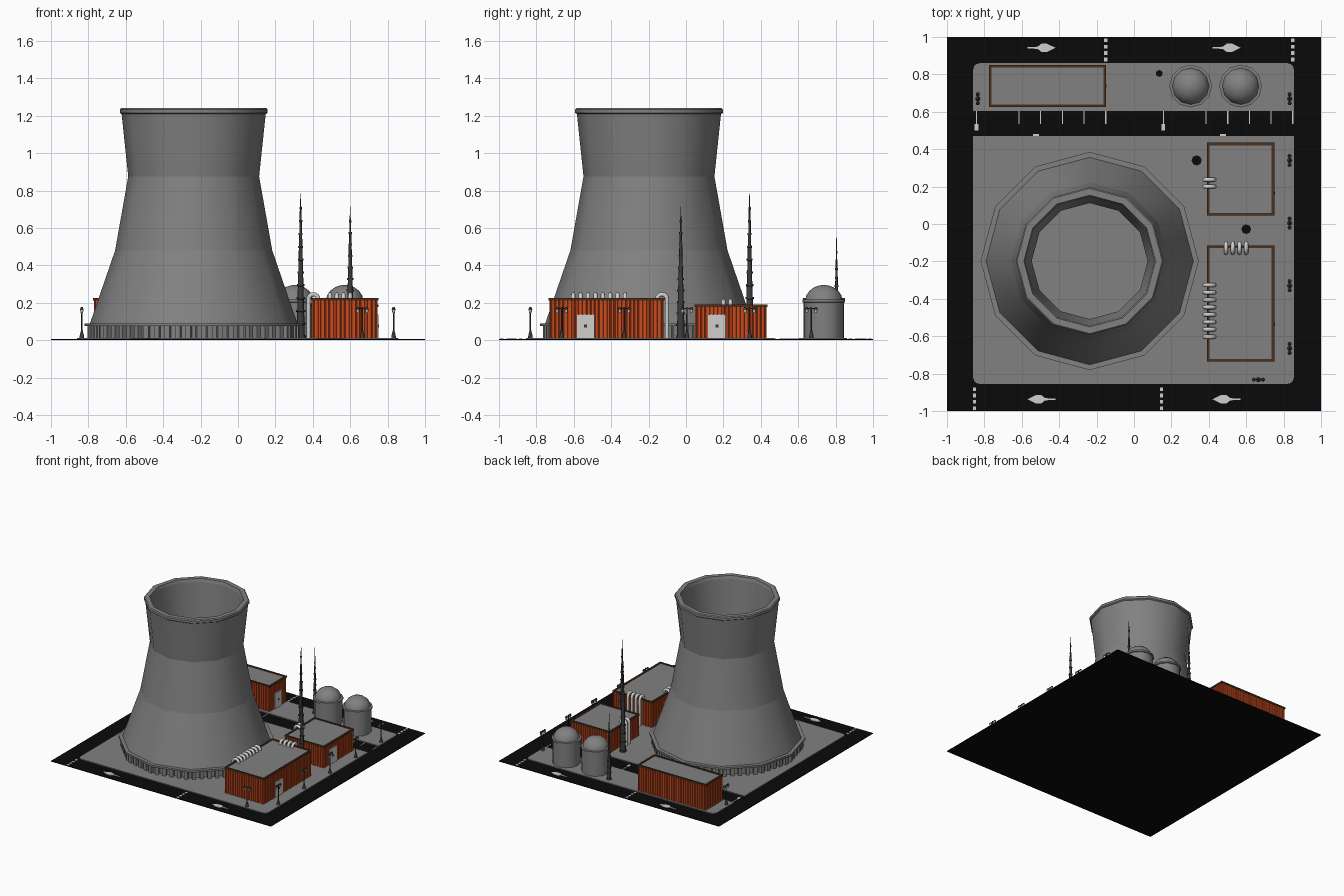
import bpy, bmesh, math
from mathutils import Vector

if "Cube" in bpy.data.objects:
    bpy.data.objects.remove(bpy.data.objects["Cube"])

def mat(name, c):
    m = bpy.data.materials.new(name)
    m.diffuse_color = (*c, 1)
    m.use_nodes = True
    m.node_tree.nodes["Principled BSDF"].inputs["Base Color"].default_value = m.diffuse_color
    return m

BLACK = mat("asphalt_black", (0.003, 0.003, 0.003))
GREY = mat("concrete_grey", (0.22, 0.22, 0.22))
ORANGE = mat("cladding_orange", (0.60, 0.07, 0.013))
BROWN = mat("trim_brown", (0.075, 0.03, 0.01))
WHITE = mat("light_grey", (0.62, 0.62, 0.61))
DARK = mat("dark_steel", (0.045, 0.045, 0.045))

def finish(name, bm, m, recalc=True):
    if recalc:
        bmesh.ops.recalc_face_normals(bm, faces=bm.faces)
    me = bpy.data.meshes.new(name)
    bm.to_mesh(me)
    bm.free()
    me.materials.append(m)
    ob = bpy.data.objects.new(name, me)
    bpy.context.collection.objects.link(ob)
    return ob

def prism(bm, pts, z0, z1):
    lo = [bm.verts.new((x, y, z0)) for x, y in pts]
    hi = [bm.verts.new((x, y, z1)) for x, y in pts]
    n = len(pts)
    bm.faces.new(lo[::-1])
    bm.faces.new(hi)
    for i in range(n):
        j = (i + 1) % n
        bm.faces.new((lo[i], lo[j], hi[j], hi[i]))

def box(bm, x0, x1, y0, y1, z0, z1):
    prism(bm, [(x0, y0), (x1, y0), (x1, y1), (x0, y1)], z0, z1)

def lathe(bm, prof, cx, cy, n, sharp=True, caps=True, closed=False):
    """Revolve (r, z) points; level edges stay sharp when asked."""
    rings = [[bm.verts.new((cx + r * math.cos(2 * math.pi * i / n),
                            cy + r * math.sin(2 * math.pi * i / n), z))
              for i in range(n)] for r, z in prof]
    pairs = list(zip(rings, rings[1:]))
    if closed:
        pairs.append((rings[-1], rings[0]))
    for a, b in pairs:
        for i in range(n):
            j = (i + 1) % n
            bm.faces.new((a[i], a[j], b[j], b[i])).smooth = True
    if caps and not closed:
        bm.faces.new(rings[0][::-1])
        bm.faces.new(rings[-1]).smooth = not sharp
    if sharp:
        for ring in rings:
            for i in range(n):
                e = bm.edges.get((ring[i], ring[(i + 1) % n]))
                if e:
                    e.smooth = False

def tube(bm, origin, out, path, r, n=8):
    """Round pipe along (u, z) points, u measured along 'out'."""
    o, d, up = Vector(origin), Vector(out), Vector((0, 0, 1))
    side = d.cross(up)
    rings = []
    for k, (u, z) in enumerate(path):
        a, b = path[max(k - 1, 0)], path[min(k + 1, len(path) - 1)]
        t = (d * (b[0] - a[0]) + up * (b[1] - a[1])).normalized()
        nrm = t.cross(side)
        c = o + d * u + up * z
        rings.append([bm.verts.new(c + r * (math.cos(2 * math.pi * i / n) * side
                      + math.sin(2 * math.pi * i / n) * nrm)) for i in range(n)])
    for a, b in zip(rings, rings[1:]):
        for i in range(n):
            j = (i + 1) % n
            bm.faces.new((a[i], a[j], b[j], b[i])).smooth = True

# Ground and the two paved slabs, outer corners rounded
bm = bmesh.new(); box(bm, -1, 1, -1, 1, 0, 0.005); finish("asphalt_ground", bm, BLACK)

def slab(name, y_square, y_round, r=0.035):
    s = 1 if y_round > y_square else -1
    pts = [(-0.86, y_square), (0.855, y_square)]
    for cx, a0 in ((0.855 - r, 0), (-0.86 + r, 90)):
        for k in range(4):
            a = math.radians(a0 + 30 * k)
            pts.append((cx + r * math.cos(a), y_round - s * r + s * r * math.sin(a)))
    bm = bmesh.new(); prism(bm, pts, 0.003, 0.012); finish(name, bm, GREY)

slab("main_pavement", 0.47, -0.855)
slab("rear_pavement", 0.605, 0.86)

# Road markings
bm = bmesh.new()
Z0, Z1 = 0.004, 0.008
half = [(-0.075, 0.003), (-0.02, 0.006), (0.0, 0.022), (0.03, 0.022)]
for cy, s in ((0.942, 1), (-0.937, -1)):
    for cx in (-0.495, 0.495):
        pts = half + [(0.075, 0)] + [(x, -y) for x, y in half[::-1]]
        prism(bm, [(cx + s * x, cy + y) for x, y in pts], Z0, Z1)
for x, y0 in ((-0.152, 0.87), (0.848, 0.87), (-0.853, -0.995), (0.147, -0.995)):
    for k in range(4):
        box(bm, x - 0.009, x + 0.009, y0 + 0.034 * k, y0 + 0.034 * k + 0.02, Z0, Z1)
for x0 in (-0.615, 0.385):
    for k in range(5):
        x = x0 + 0.116 * k
        box(bm, x - 0.003, x + 0.003, 0.535, 0.605, Z0, Z1)
for x in (-0.842, 0.157):
    box(bm, x - 0.003, x + 0.003, 0.53, 0.605, Z0, Z1)
    box(bm, x - 0.01, x + 0.01, 0.5, 0.535, Z0, Z1)
for x in (-0.523, 0.477):
    box(bm, x - 0.016, x + 0.016, 0.468, 0.48, Z0, Z1)
finish("road_markings", bm, WHITE)

# Cooling tower: shell, base ring, inner wall and short columns
TX, TY = -0.237, -0.198
bm = bmesh.new()
lathe(bm, [(0.555, 0.088), (0.42, 0.48), (0.35, 0.875), (0.385, 1.208), (0.395, 1.215),
           (0.395, 1.233), (0.388, 1.24), (0.352, 1.24), (0.345, 1.215), (0.31, 0.875),
           (0.38, 0.48), (0.50, 0.088)], TX, TY, 12, closed=True)
finish("cooling_tower_shell", bm, GREY)
bm = bmesh.new()
lathe(bm, [(0.49, 0.075), (0.583, 0.075), (0.583, 0.09), (0.49, 0.09)], TX, TY, 12, closed=True)
lathe(bm, [(0.50, 0.01), (0.54, 0.01), (0.54, 0.08), (0.50, 0.08)], TX, TY, 12, closed=True)
finish("cooling_tower_base", bm, GREY)
bm = bmesh.new()
for s in range(12):
    a = math.radians(15 + 30 * s)
    n, t = Vector((math.cos(a), math.sin(a))), Vector((-math.sin(a), math.cos(a)))
    for k in range(5):
        c = Vector((TX, TY)) + n * 0.535 + t * ((k - 2) * 0.058)
        prism(bm, [c + n * u + t * v for u, v in
                   ((-0.03, -0.014), (0.017, -0.014), (0.017, 0.014), (-0.03, 0.014))], 0.01, 0.08)
finish("cooling_tower_columns", bm, GREY)

# Corrugated buildings with trim, flat roof and an east door
def building(name, x0, x1, y0, y1, h, door):
    g = 0.004
    corners = [Vector(c) for c in ((x0 + g, y0 + g), (x1 - g, y0 + g), (x1 - g, y1 - g), (x0 + g, y1 - g))]
    pts = []
    for i in range(4):
        a, b = corners[i], corners[(i + 1) % 4]
        L = (b - a).length
        d = (b - a) / L
        inw = Vector((-d.y, d.x)) * 0.007
        m = round(L / 0.021)
        w = L / m
        pts.append(a)
        for k in range(m):
            p = a + d * (w * k)
            pts += [p + d * w * 0.32, p + d * w * 0.42 + inw, p + d * w * 0.62 + inw, p + d * w * 0.72]
    bm = bmesh.new(); prism(bm, pts, 0.01, h - 0.01); finish(name + "_walls", bm, ORANGE)
    w = 0.014
    bm = bmesh.new()
    for r in ((x0, x1, y0, y0 + w), (x0, x1, y1 - w, y1), (x0, x0 + w, y0 + w, y1 - w), (x1 - w, x1, y0 + w, y1 - w)):
        box(bm, *r, h - 0.014, h)
    finish(name + "_trim", bm, BROWN)
    bm = bmesh.new(); box(bm, x0 + w, x1 - w, y0 + w, y1 - w, h - 0.015, h - 0.006)
    finish(name + "_roof", bm, GREY)
    bm = bmesh.new(); box(bm, x1 - 0.008, x1 + 0.001, door - 0.047, door + 0.047, 0.01, 0.138)
    finish(name + "_door", bm, WHITE)
    bm = bmesh.new(); box(bm, x1, x1 + 0.003, door - 0.008, door + 0.008, 0.067, 0.083)
    finish(name + "_door_handle", bm, DARK)

building("front_hall", 0.39, 0.75, -0.735, -0.115, 0.225, -0.537)
building("middle_hall", 0.39, 0.75, 0.045, 0.435, 0.19, 0.165)
building("rear_hall", -0.775, -0.15, 0.625, 0.85, 0.225, 0.738)

# Bent pipes running over the roof edge down to the ground
def pipes(name, starts, out, h):
    R, cz = 0.026, h - 0.006
    path = [(-0.013 - R, h - 0.02)]
    path += [(-0.013 - R * math.cos(a), cz + R * math.sin(a)) for a in [math.pi * k / 8 for k in range(9)]]
    path.append((-0.013 + R, 0.01))
    bm = bmesh.new()
    for x, y in starts:
        tube(bm, (x, y, 0), out, path, 0.0115)
    finish(name, bm, WHITE)

pipes("front_hall_west_pipes", [(0.39, -0.603 + 0.0395 * k) for k in range(8)], (-1, 0, 0), 0.225)
pipes("front_hall_north_pipes", [(0.492 + 0.036 * k, -0.115) for k in range(4)], (0, 1, 0), 0.225)
pipes("middle_hall_pipes", [(0.39, 0.2), (0.39, 0.237)], (-1, 0, 0), 0.19)

# Domed tanks
for name, x in (("west_tank", 0.303), ("east_tank", 0.57)):
    bm = bmesh.new()
    lathe(bm, [(0.106, 0.01), (0.106, 0.2), (0.114, 0.203), (0.114, 0.216), (0.095, 0.218)], x, 0.737, 12)
    finish(name + "_body", bm, GREY)
    bm = bmesh.new()
    lathe(bm, [(0.1 * math.cos(a), 0.21 + 0.085 * math.sin(a))
               for a in [math.radians(d) for d in (0, 20, 40, 60, 76, 88)]], x, 0.737, 12, sharp=False)
    finish(name + "_dome", bm, GREY)

# Tapering masts with flanges
for name, x, y, top, R in (("tall_mast", 0.335, 0.34, 0.785, 0.022),
                           ("middle_mast", 0.6, -0.028, 0.715, 0.021),
                           ("short_mast", 0.135, 0.805, 0.55, 0.015)):
    prof = [(R * 1.25, 0.01), (R * 1.25, 0.025)]
    n = 10
    for k in range(n):
        r = R * (1 - 0.85 * k / n)
        z = 0.025 + (top - 0.1) * k / n
        z2 = 0.025 + (top - 0.1) * (k + 1) / n
        prof += [(r, z), (r * 0.93, z2 - 0.012), (r * 1.22, z2 - 0.01), (r * 1.22, z2)]
    prof += [(0.003, top - 0.07), (0.0015, top)]
    bm = bmesh.new(); lathe(bm, prof, x, y, 8); finish(name, bm, DARK)

# Street lamps with twin heads
posts, heads = bmesh.new(), bmesh.new()
lamps = [(0.832, y, 0, 1) for y in (-0.665, -0.33, 0.005, 0.34, 0.67)]
lamps += [(-0.835, 0.67, 0, 1), (0.665, -0.832, 1, 0)]
for x, y, ax, ay in lamps:
    lathe(posts, [(0.013, 0.01), (0.011, 0.025), (0.004, 0.055), (0.0035, 0.178)], x, y, 8)
    lx, ly = 0.03 * ax + 0.003, 0.03 * ay + 0.003
    box(posts, x - lx, x + lx, y - ly, y + ly, 0.167, 0.173)
    for s in (-1, 1):
        cx, cy = x + s * 0.024 * ax, y + s * 0.024 * ay
        lathe(posts, [(0.011, 0.163), (0.005, 0.176)], cx, cy, 8)
        lathe(heads, [(0.006, 0.145), (0.0095, 0.163)], cx, cy, 8)
finish("lamp_posts", posts, DARK)
finish("lamp_heads", heads, WHITE)
